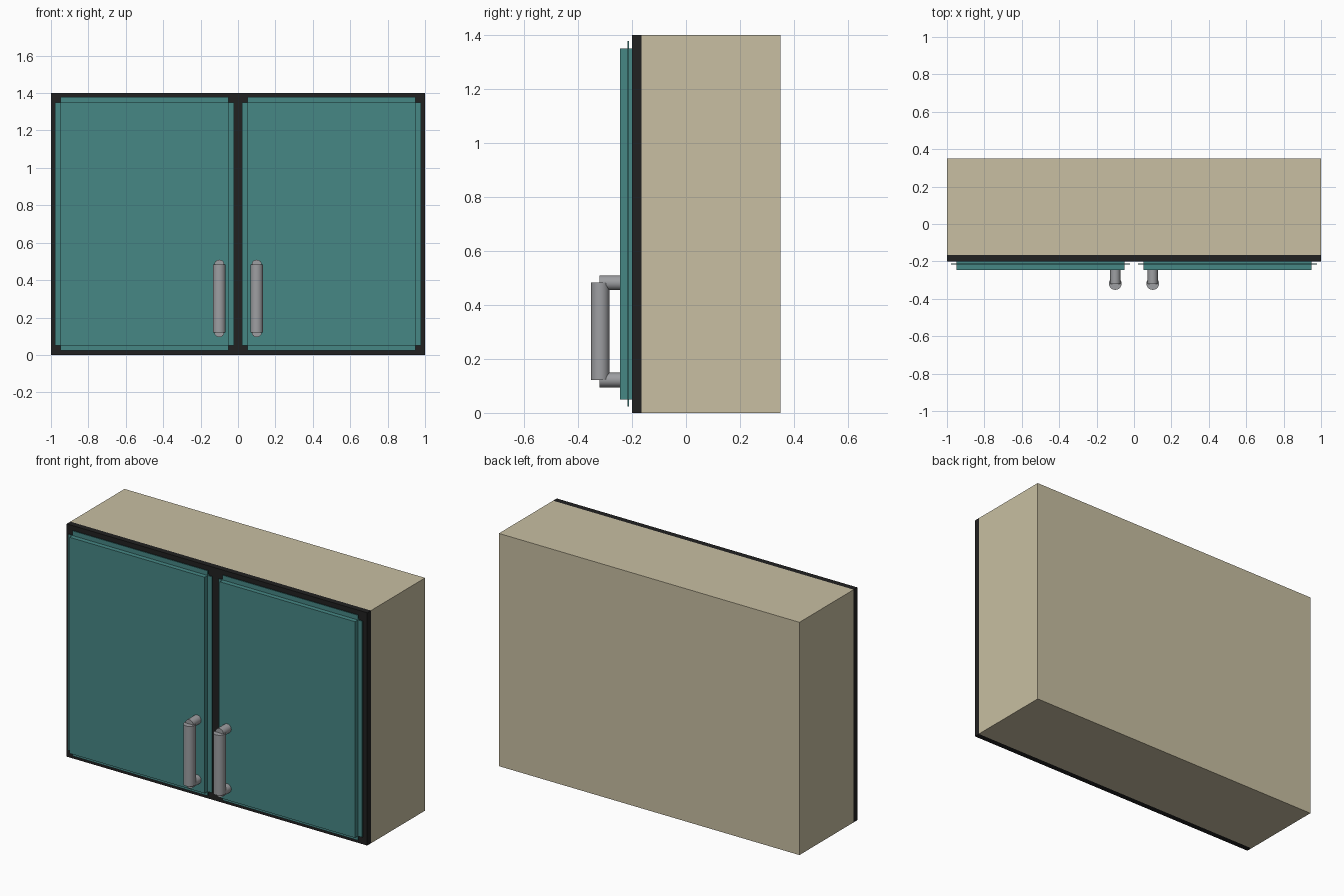
import bpy
import math

cube = bpy.data.objects.get("Cube")
if cube:
    bpy.data.objects.remove(cube, do_unlink=True)


def material(name, rgb):
    m = bpy.data.materials.new(name)
    m.use_nodes = True
    m.diffuse_color = (*rgb, 1)
    m.node_tree.nodes["Principled BSDF"].inputs["Base Color"].default_value = (*rgb, 1)
    return m


beige = material("beige", (0.58, 0.52, 0.36))
black = material("black", (0.015, 0.015, 0.015))
teal = material("teal", (0.061, 0.242, 0.235))
grey = material("grey metal", (0.34, 0.345, 0.36))


def box(name, x, y, z, mat):
    """Box spanning the given (min, max) ranges."""
    spans = (x, y, z)
    bpy.ops.mesh.primitive_cube_add(size=1, location=[(a + b) / 2 for a, b in spans])
    ob = bpy.context.object
    ob.name = name
    ob.scale = [abs(b - a) for a, b in spans]
    bpy.ops.object.transform_apply(location=False, rotation=False, scale=True)
    ob.data.materials.append(mat)
    return ob


def rod(name, radius, length, location, tilt=0):
    bpy.ops.mesh.primitive_cylinder_add(vertices=32, radius=radius, depth=length,
                                        location=location, rotation=(tilt, 0, 0))
    ob = bpy.context.object
    ob.name = name
    ob.data.materials.append(grey)
    bpy.ops.object.shade_smooth_by_angle()
    return ob


# Cabinet body and the dark face frame
box("cabinet_body", (-1, 1), (-0.165, 0.35), (0, 1.4), beige)
box("face_frame", (-1, 1), (-0.2, -0.165), (0, 1.4), black)

for side, s in (("left", 1), ("right", -1)):
    # Door slab
    box(f"{side}_door", (s * 0.05, s * 0.95), (-0.245, -0.2), (0.05, 1.35), teal)

    # Thin lips around the door, leaving the corners open
    lip = (-0.217, -0.211)
    for edge, a, b in (("inner", 0.022, 0.05), ("outer", 0.95, 0.978)):
        box(f"{side}_door_{edge}_lip", (s * a, s * b), lip, (0.05, 1.35), teal)
    for edge, a, b in (("lower", 0.024, 0.05), ("upper", 1.35, 1.378)):
        box(f"{side}_door_{edge}_lip", (s * 0.05, s * 0.95), lip, (a, b), teal)

    # Bar handle on two posts
    rod(f"{side}_handle_bar", 0.034, 0.362, (s * 0.1, -0.318, 0.302))
    for end, z in (("lower", 0.122), ("upper", 0.482)):
        rod(f"{side}_handle_{end}_post", 0.027, 0.08, (s * 0.1, -0.28, z), math.pi / 2)
